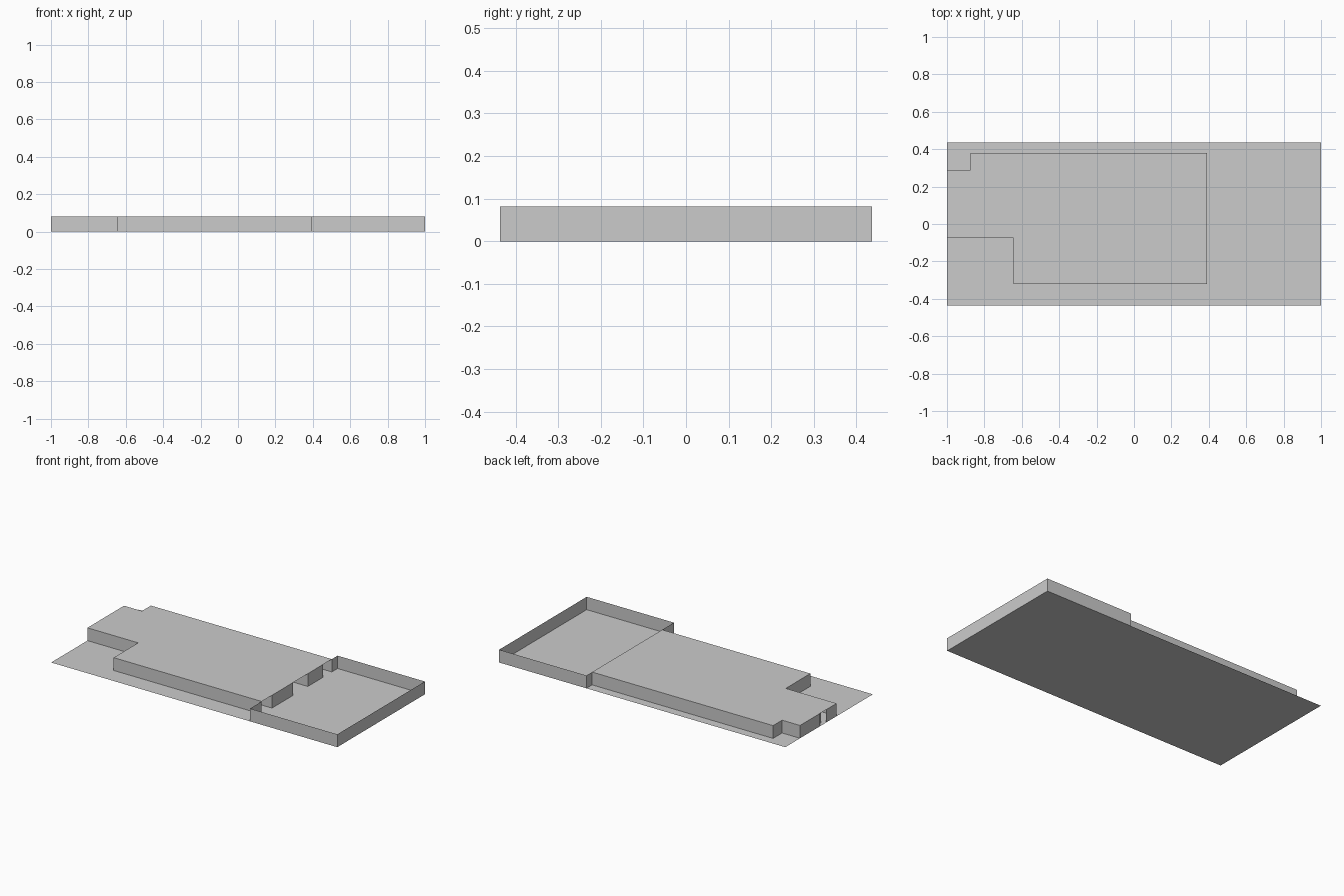
import bpy
import bmesh

if "Cube" in bpy.data.objects:
    bpy.data.objects.remove(bpy.data.objects["Cube"])

H = 0.081          # wall height
X, Y = 1.0, 0.437  # half extents of the ground slab
XC = 0.39          # line between building and courtyard


def finish(name, bm):
    mesh = bpy.data.meshes.new(name)
    bm.to_mesh(mesh)
    bm.free()
    obj = bpy.data.objects.new(name, mesh)
    bpy.context.collection.objects.link(obj)
    return obj


def sheet(name, outline, z):
    """Flat face following a counter-clockwise outline."""
    bm = bmesh.new()
    bm.faces.new([bm.verts.new((x, y, z)) for x, y in outline])
    return finish(name, bm)


def wall(name, path, closed=False):
    """Thin upright wall; travelling counter-clockwise faces outward."""
    bm = bmesh.new()
    low = [bm.verts.new((x, y, 0)) for x, y in path]
    top = [bm.verts.new((x, y, H)) for x, y in path]
    n = len(path)
    for i in range(n if closed else n - 1):
        j = (i + 1) % n
        bm.faces.new((low[i], low[j], top[j], top[i]))
    return finish(name, bm)


def block(name, x0, x1, y0, y1):
    """Four-sided wall mass standing between the corridors."""
    return wall(name, [(x0, y0), (x1, y0), (x1, y1), (x0, y1)], True)


# Ground: building strip and courtyard
sheet("building_floor", [(-X, -Y), (XC, -Y), (XC, Y), (-X, Y)], 0)
sheet("courtyard_floor", [(XC, -Y), (X, -Y), (X, Y), (XC, Y)], 0)

# Flat roof with the stepped outline
sheet("roof", [(-X, -0.075), (-0.645, -0.075), (-0.645, -0.32), (XC, -0.32),
               (XC, 0.38), (-0.875, 0.38), (-0.875, 0.29), (-X, 0.29)], H)

# Outer building walls, open at the entrance on the left end
wall("south_wall", [(-X, 0.03), (-X, -0.075), (-0.645, -0.075),
                    (-0.645, -0.32), (XC, -0.32)])
wall("north_wall", [(XC, 0.38), (-0.875, 0.38), (-0.875, 0.29),
                    (-X, 0.29), (-X, 0.09)])

# Courtyard enclosure, open towards the building
wall("courtyard_wall", [(XC, -0.32), (XC, -Y), (X, -Y), (X, Y),
                        (XC, Y), (XC, 0.38)])

# Wall masses forming the corridors and doorways
block("south_block", -0.3, XC, -0.218, -0.01)
block("north_block", -0.66, XC, 0.14, 0.29)
block("west_block", -0.875, -0.70, 0.16, 0.29)
block("entrance_post", -0.98, -0.96, 0.05, 0.065)
